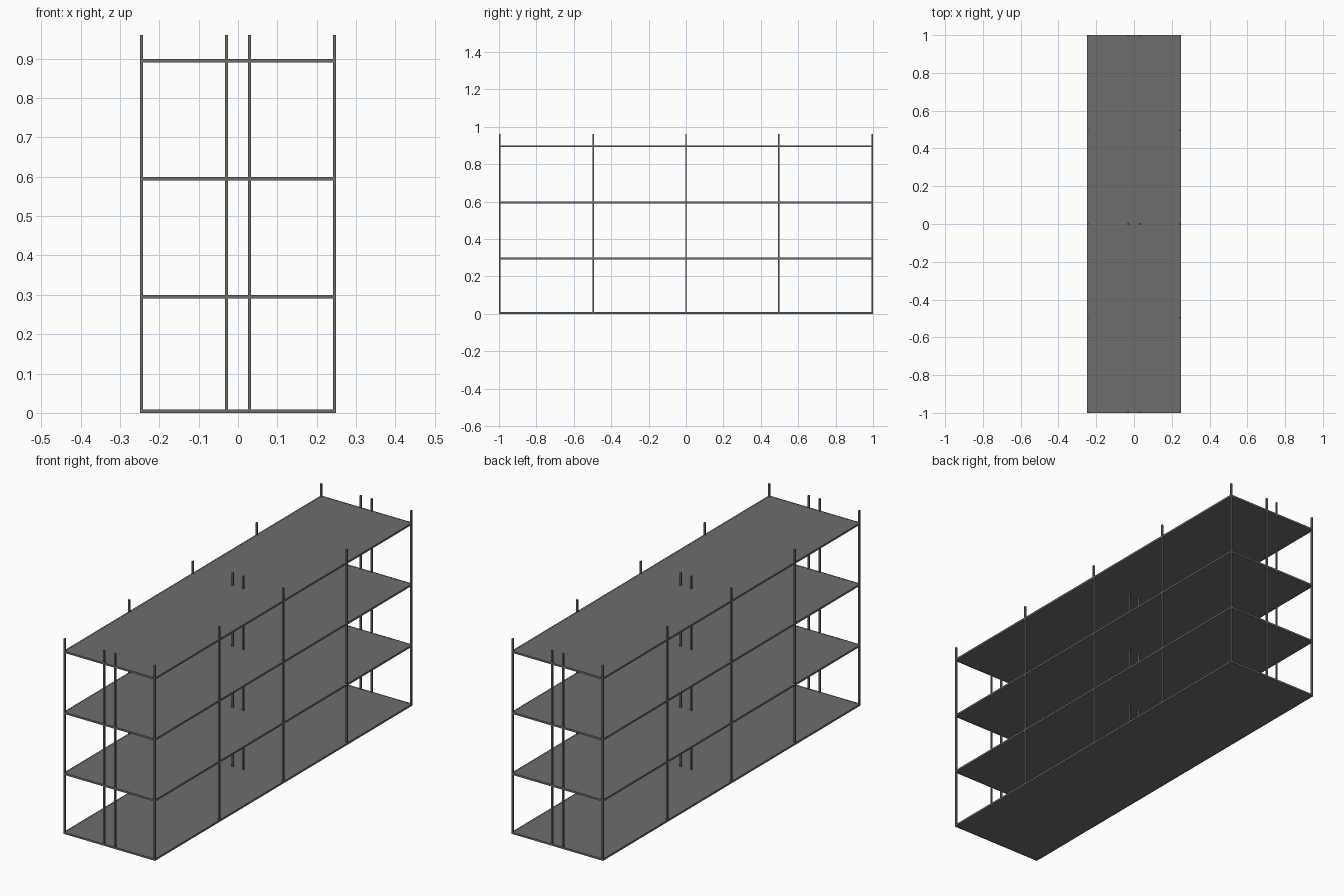
import bpy, bmesh
from mathutils import Matrix

if "Cube" in bpy.data.objects:
    bpy.data.objects.remove(bpy.data.objects["Cube"])

HX, HY, H = 0.249, 1.0, 0.96      # half width, half length, post height
T = 0.008                         # steel section
SHELF_Z = (0.0045, 0.2955, 0.595, 0.895)

# Dark grey steel
steel = bpy.data.materials.new("dark_steel")
steel.diffuse_color = (0.155, 0.155, 0.155, 1)
steel.use_nodes = True
steel.node_tree.nodes["Principled BSDF"].inputs["Base Color"].default_value = steel.diffuse_color


def boxes(name, items):
    """One object made of boxes given as (centre, size)."""
    bm = bmesh.new()
    for c, s in items:
        bmesh.ops.create_cube(bm, size=1, matrix=Matrix.Translation(c) @ Matrix.Diagonal((*s, 1)))
    mesh = bpy.data.meshes.new(name)
    bm.to_mesh(mesh)
    bm.free()
    mesh.materials.append(steel)
    ob = bpy.data.objects.new(name, mesh)
    bpy.context.collection.objects.link(ob)
    return ob


ex, ey = HX - T / 2, HY - T / 2   # centre lines of the outer frame

# Five upright posts along each long side
for side, sx in (("left", -1), ("right", 1)):
    for i, y in enumerate((-ey, -0.496, 0, 0.496, ey)):
        boxes(f"{side}_post_{i + 1}", [((sx * ex, y, H / 2), (T, T, H))])

# Paired inner posts at the front, middle and back
for place, y in (("front", -ey), ("middle", 0), ("back", ey)):
    boxes(f"{place}_inner_posts",
          [((sx * 0.0295, y, H / 2), (T, T, H)) for sx in (-1, 1)])

# Shelves: rim of rails with a flat panel between
for i, z in enumerate(SHELF_Z):
    rails = [((s * ex, 0, z), (T, 2 * HY, 0.009)) for s in (-1, 1)]
    rails += [((0, s * ey, z), (2 * (HX - T), T, 0.009)) for s in (-1, 1)]
    boxes(f"shelf_rails_{i + 1}", rails)
    boxes(f"shelf_panel_{i + 1}", [((0, 0, z), (2 * (HX - T), 2 * (HY - T), 0.008))])
